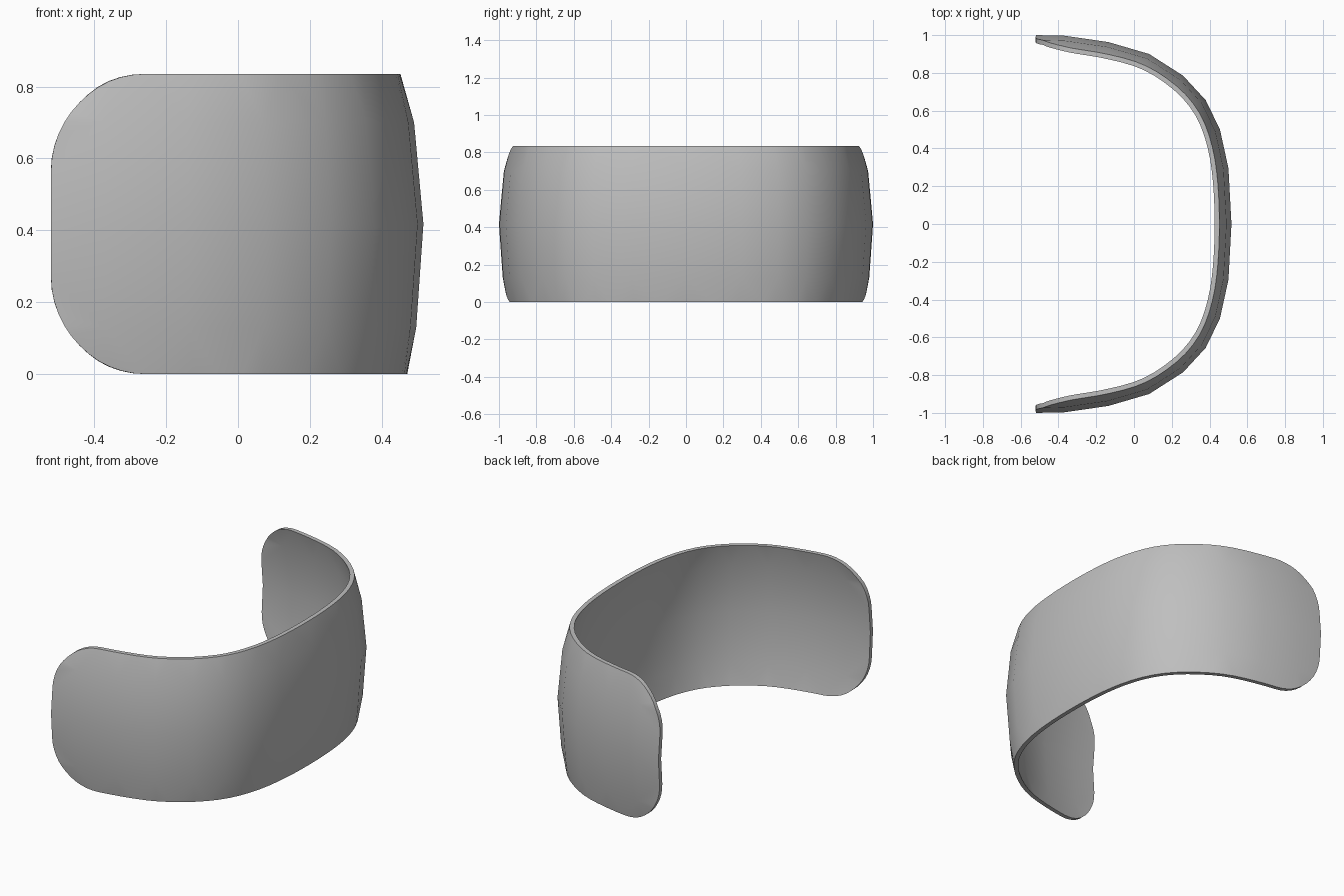
import bpy
import math
from mathutils import Vector
from mathutils.geometry import delaunay_2d_cdt

cube = bpy.data.objects.get("Cube")
if cube:
    bpy.data.objects.remove(cube)

HEIGHT, CORNER, WALL = 0.835, 0.27, 0.025
MID = HEIGHT / 2

# Plan curve of the band: half of it, mirrored across y
half = [(-0.52, -1), (-0.37, -0.997), (-0.135, -0.963), (0.08, -0.9), (0.26, -0.785),
        (0.38, -0.655), (0.455, -0.5), (0.5, -0.295), (0.516, 0)]
rail = [Vector(p) for p in half] + [Vector((x, -y)) for x, y in half[-2::-1]]
dist = [0.0]
for a, b in zip(rail, rail[1:]):
    dist.append(dist[-1] + (b - a).length)
length = dist[-1]
last = len(rail) - 1


def slope(i):
    lo, hi = max(i - 1, 0), min(i + 1, last)
    return (rail[hi] - rail[lo]) / (dist[hi] - dist[lo])


def along(s):
    """Point and outward normal on the smooth plan curve."""
    i = max(k for k in range(last) if dist[k] <= s + 1e-6)
    d = dist[i + 1] - dist[i]
    t = min(max((s - dist[i]) / d, 0), 1)
    a, b, m, n = rail[i], rail[i + 1], slope(i) * d, slope(i + 1) * d
    p = (a * (2*t**3 - 3*t**2 + 1) + m * (t**3 - 2*t**2 + t)
         + b * (3*t**2 - 2*t**3) + n * (t**3 - t**2))
    tan = (a * (6*t*t - 6*t) + m * (3*t*t - 4*t + 1)
           + b * (6*t - 6*t*t) + n * (3*t*t - 2*t)).normalized()
    return p, Vector((tan.y, -tan.x))


# Crowned cross-section: height and how far the wall leans inward there
section = [(0, 0.045), (0.13, 0.02), (MID, 0), (0.7, 0.026), (HEIGHT, 0.064)]


def lean(z):
    for (z0, d0), (z1, d1) in zip(section, section[1:]):
        if z <= z1 + 1e-6:
            return d0 + (d1 - d0) * (z - z0) / (z1 - z0)
    return section[-1][1]


def place(s, z, depth):
    p, n = along(s)
    p = p - n * (lean(z) + depth)
    return (p.x, p.y, z)


# Unrolled outline: a rectangle with round corners
outline = []
for cx, cz, start in ((length - CORNER, CORNER, -90), (length - CORNER, HEIGHT - CORNER, 0),
                      (CORNER, HEIGHT - CORNER, 90), (CORNER, CORNER, 180)):
    for k in range(13):
        a = math.radians(start + 90 * k / 12)
        outline.append(Vector((cx + CORNER * math.cos(a), cz + CORNER * math.sin(a))))
    steps = 40
    if start == -90:
        outline.append(Vector((length, MID)))
    elif start == 90:
        outline.append(Vector((0, MID)))
    span = length - 2 * CORNER
    if start in (0, 180):
        z = HEIGHT if start == 0 else 0
        for k in range(1, steps):
            f = k / steps
            s = CORNER + span * (1 - f if start == 0 else f)
            outline.append(Vector((s, z)))

# Coarse inner rows give the band its faceted crown
inner_rows = [Vector((s, z)) for z, _ in section[1:-1] for s in dist[1:-1]]
flat, _, tris, _, _, _ = delaunay_2d_cdt(outline + inner_rows, [],
                                         [list(range(len(outline)))], 1, 1e-5)

# Outer skin, inner skin and the rim joining them
count = len(flat)
verts = [place(p.x, p.y, depth) for depth in (0, WALL) for p in flat]
faces = [tuple(t) for t in tris]
edges = {(t[i], t[(i + 1) % len(t)]) for t in tris for i in range(len(t))}
faces += [tuple(v + count for v in reversed(t)) for t in tris]
faces += [(b, a, a + count, b + count) for a, b in edges if (b, a) not in edges]

mesh = bpy.data.meshes.new("cuff_band")
mesh.from_pydata(verts, [], faces)
mesh.update()
band = bpy.data.objects.new("cuff_band", mesh)
bpy.context.collection.objects.link(band)

# Plain grey metal
grey = bpy.data.materials.new("plain_grey")
grey.use_nodes = True
colour = (0.52, 0.52, 0.52, 1)
grey.diffuse_color = colour
grey.node_tree.nodes["Principled BSDF"].inputs["Base Color"].default_value = colour
mesh.materials.append(grey)

bpy.ops.object.select_all(action="DESELECT")
band.select_set(True)
bpy.context.view_layer.objects.active = band
bpy.ops.object.shade_smooth_by_angle(angle=math.radians(40))
